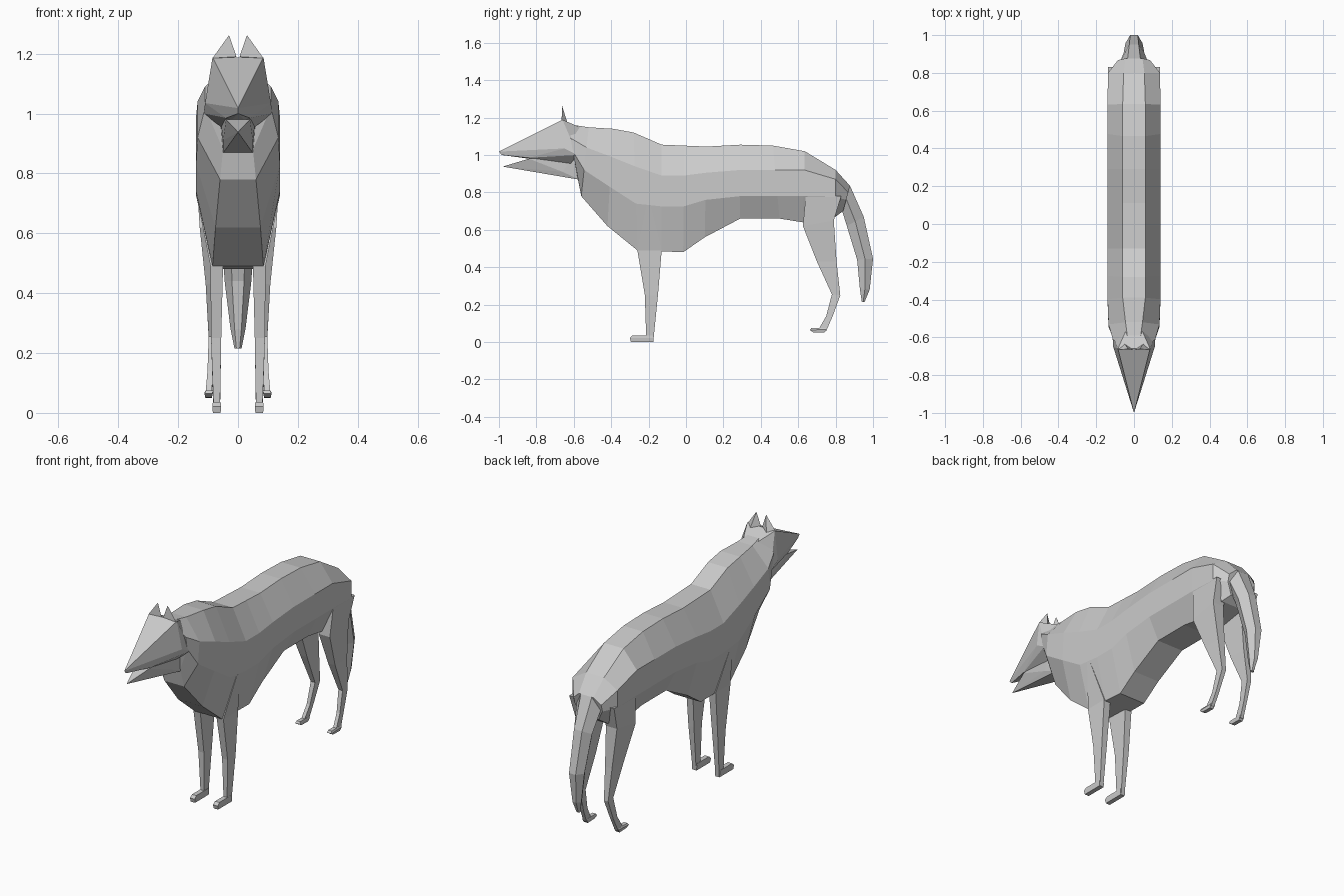
import bpy, bmesh


def finish(name, bm):
    bmesh.ops.recalc_face_normals(bm, faces=bm.faces[:])
    me = bpy.data.meshes.new(name)
    bm.to_mesh(me)
    bm.free()
    ob = bpy.data.objects.new(name, me)
    bpy.context.collection.objects.link(ob)
    return ob


def loft(name, rings):
    """Bridge equal-sized point rings and cap both ends."""
    bm = bmesh.new()
    rows = [[bm.verts.new(p) for p in r] for r in rings]
    n = len(rows[0])
    for a, b in zip(rows, rows[1:]):
        for i in range(n):
            j = (i + 1) % n
            bm.faces.new((a[i], a[j], b[j], b[i]))
    bm.faces.new(rows[0])
    bm.faces.new(rows[-1][::-1])
    return finish(name, bm)


def hull(name, points, mirror=True):
    """Convex faceted block; points are mirrored across x when asked."""
    pts = set(points)
    if mirror:
        pts |= {(-x, y, z) for x, y, z in points}
    bm = bmesh.new()
    vs = [bm.verts.new(p) for p in sorted(pts)]
    res = bmesh.ops.convex_hull(bm, input=vs)
    junk = [v for v in res["geom_interior"] if isinstance(v, bmesh.types.BMVert)]
    bmesh.ops.delete(bm, geom=junk, context='VERTS')
    return finish(name, bm)


def body_ring(yt, zt, yb, zb, zm, zl, wt, wm, wb):
    def y(z):
        return yb + (yt - yb) * (z - zb) / (zt - zb)
    half = [(wt, yt, zt), (wm, y(zm), zm), (wm, y(zl), zl), (wb, yb, zb)]
    return half + [(-x, v, z) for x, v, z in reversed(half)]


def leg_ring(s, xo, xi, y0, y1, z0, z1):
    """Four-sided limb section; front edge at height z0, back edge at z1."""
    return [(s * xo, y0, z0), (s * xo, y1, z1), (s * xi, y1, z1), (s * xi, y0, z0)]


def tail_ring(yb, zb, yf, zf, w):
    ym, zm = (yb + yf) / 2, (zb + zf) / 2
    return [(.45 * w, yb, zb), (w, ym, zm), (.45 * w, yf, zf),
            (-.45 * w, yf, zf), (-w, ym, zm), (-.45 * w, yb, zb)]


# Torso and neck: top y,z / bottom y,z / side heights / half widths
loft("body", [body_ring(*s) for s in [
    (-.63, 1.165, -.58, .88, 1.09, 1.02, .03, .11, .05),
    (-.52, 1.148, -.56, .78, 1.04, .92, .045, .135, .06),
    (-.39, 1.14, -.42, .62, .99, .83, .06, .14, .075),
    (-.28, 1.12, -.26, .49, .94, .74, .06, .14, .085),
    (-.13, 1.055, -.13, .485, .89, .725, .06, .14, .085),
    (-.01, 1.05, -.015, .48, .89, .725, .06, .14, .08),
    (.11, 1.045, .10, .56, .905, .76, .06, .14, .08),
    (.29, 1.055, .29, .66, .92, .78, .06, .14, .08),
    (.465, 1.05, .50, .66, .92, .78, .06, .14, .08),
    (.635, 1.02, .625, .64, .92, .78, .06, .14, .08),
    (.80, .92, .80, .67, .87, .775, .055, .138, .08),
    (.877, .835, .84, .70, .80, .76, .045, .085, .05)]])

# Head, open jaw and ears
hull("head", [(0, -1, 1.018), (0, -.985, 1.0), (.085, -.66, 1.188), (.11, -.65, 1.035),
              (.04, -.84, .985), (.05, -.62, .95), (.045, -.57, 1.15), (.115, -.58, 1.0)])
hull("lower_jaw", [(0, -.98, .938), (.04, -.84, .98), (.05, -.66, .91),
                   (.05, -.57, .868), (.06, -.6, 1.0)])
for s, side in ((1, "left"), (-1, "right")):
    hull("ear_" + side, [(s * .085, -.665, 1.185), (s * .005, -.665, 1.19),
                         (s * .03, -.662, 1.262), (s * .05, -.635, 1.175)], False)

    # Front leg and paw
    loft("front_leg_" + side, [leg_ring(s, *r) for r in [
        (.14, .06, -.21, -.19, .73, .73),
        (.092, .05, -.26, -.13, .49, .49),
        (.09, .056, -.22, -.15, .25, .25),
        (.082, .06, -.213, -.175, .03, .0)]])
    loft("front_paw_" + side, [leg_ring(s, *r) for r in [
        (.084, .058, -.285, -.177, .036, .036),
        (.086, .056, -.30, -.175, .022, .022),
        (.084, .058, -.295, -.175, .0, .0)]])

    # Hind leg with hock and paw
    loft("hind_leg_" + side, [leg_ring(s, *r) for r in [
        (.138, .06, .64, .83, .78, .78),
        (.128, .06, .625, .79, .62, .65),
        (.108, .065, .70, .805, .43, .43),
        (.098, .072, .78, .825, .255, .25),
        (.102, .082, .75, .785, .14, .14),
        (.108, .088, .71, .75, .07, .06)]])
    loft("hind_paw_" + side, [leg_ring(s, *r) for r in [
        (.108, .086, .67, .752, .075, .075),
        (.112, .084, .662, .752, .064, .068),
        (.109, .087, .68, .74, .052, .05)]])

# Drooping tail
loft("tail", [tail_ring(*t) for t in [
    (.80, .92, .80, .74, .09),
    (.877, .835, .835, .70, .075),
    (.95, .67, .86, .62, .055),
    (1.0, .445, .915, .44, .045),
    (.982, .28, .93, .28, .025),
    (.955, .215, .94, .215, .012)]])
